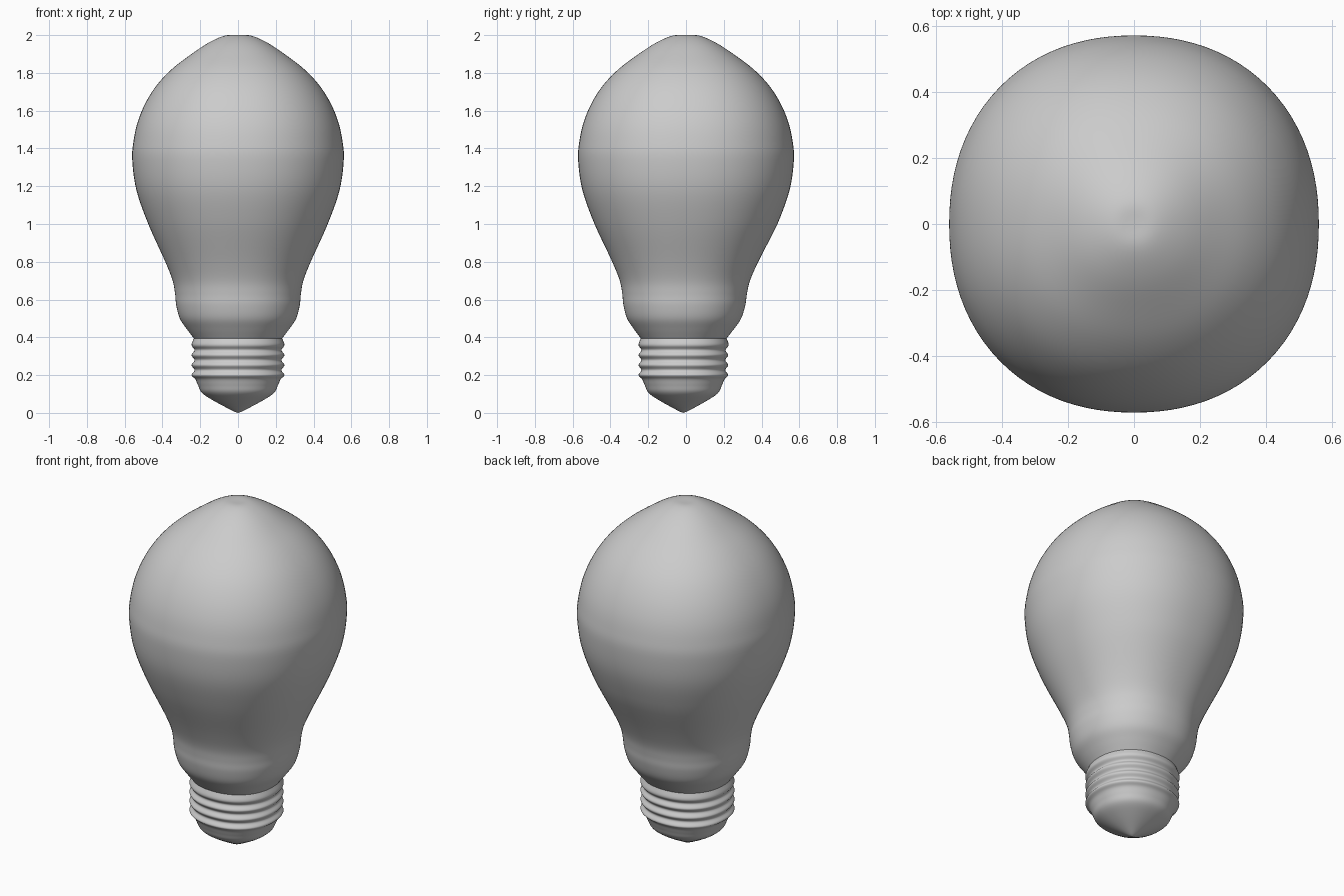
import bpy, bmesh, math
from mathutils import Vector

if "Cube" in bpy.data.objects:
    bpy.data.objects.remove(bpy.data.objects["Cube"])

SIDES = 96
POWER = 2.17  # slightly squared-off cross-section


def smooth_profile(pts, steps=5):
    """Catmull-Rom curve through (radius, z) points."""
    p = [Vector(q) for q in pts]
    p = [2 * p[0] - p[1]] + p + [2 * p[-1] - p[-2]]
    out = []
    for i in range(1, len(p) - 2):
        a, b, c, d = p[i - 1:i + 3]
        for s in range(steps):
            t = s / steps
            out.append(0.5 * (2 * b + (c - a) * t + (2 * a - 5 * b + 4 * c - d) * t ** 2
                              + (3 * b - a - 3 * c + d) * t ** 3))
    out.append(p[-2])
    return out


def place(r, z, ang):
    """Point on the rounded-square section, with the base set a little forward."""
    c, s = math.cos(ang), math.sin(ang)
    k = (abs(c) ** POWER + abs(s) ** POWER) ** (-1 / POWER)
    up = min(1, max(0, (z - 0.3) / 0.7))
    y_scale = 0.965 + 0.055 * up
    return (r * k * c, r * k * s * y_scale - 0.014 * (1 - up), z)


def lathe(name, pts):
    bm = bmesh.new()
    rings = []
    for r, z in smooth_profile(pts):
        if r < 0.002:
            rings.append([bm.verts.new(place(0, z, 0))] * SIDES)
        else:
            rings.append([bm.verts.new(place(r, z, math.tau * i / SIDES)) for i in range(SIDES)])
    for lo, hi in zip(rings, rings[1:]):
        for i in range(SIDES):
            j = (i + 1) % SIDES
            quad = list(dict.fromkeys((lo[i], lo[j], hi[j], hi[i])))
            bm.faces.new(quad).smooth = True
    bmesh.ops.recalc_face_normals(bm, faces=bm.faces)
    mesh = bpy.data.meshes.new(name)
    bm.to_mesh(mesh)
    bm.free()
    obj = bpy.data.objects.new(name, mesh)
    bpy.context.collection.objects.link(obj)
    return obj


# Glass bulb with its collar, from the neck up to the flattened crown
lathe("glass_bulb", [
    (0.234, 0.395), (0.272, 0.445), (0.308, 0.50), (0.327, 0.57), (0.333, 0.63),
    (0.346, 0.70), (0.385, 0.80), (0.475, 1.00), (0.538, 1.18), (0.56, 1.34),
    (0.553, 1.44), (0.531, 1.54), (0.49, 1.64), (0.43, 1.735), (0.35, 1.82),
    (0.25, 1.897), (0.155, 1.96), (0.07, 1.997), (0.0, 2.0)])

# Screw base: rounded contact tip, then four thread ridges up to the neck
base = [(0.0, 0.0), (0.03, 0.012), (0.13, 0.065), (0.19, 0.105), (0.211, 0.145), (0.226, 0.178)]
for i in range(4):
    z = 0.2 + 0.053 * i
    base += [(0.246, z), (0.23, z + 0.0265)]
base[-1] = (0.234, 0.395)
lathe("screw_base", base)
